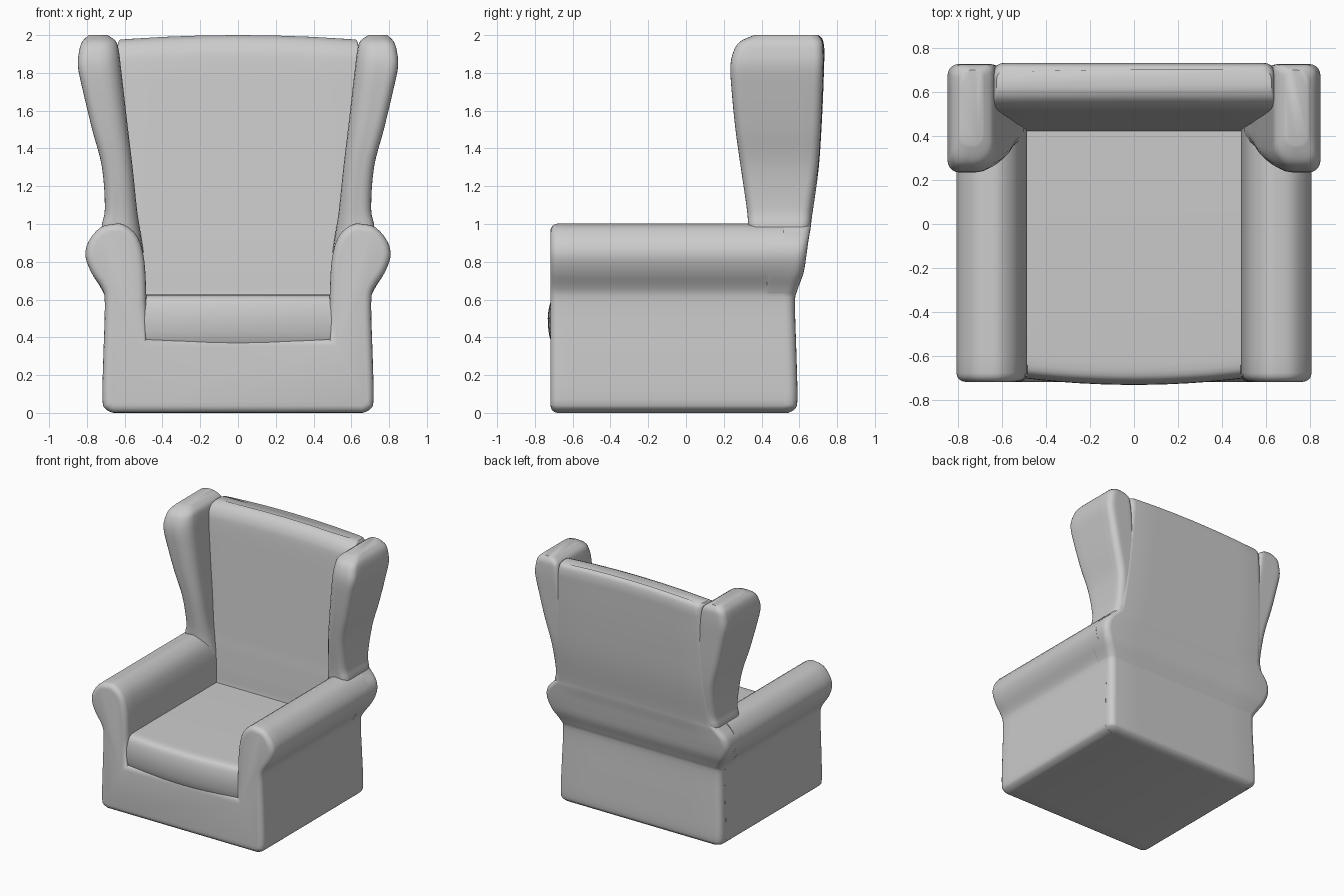
import bpy, bmesh, math

if "Cube" in bpy.data.objects:
    bpy.data.objects.remove(bpy.data.objects["Cube"])


def spline(pts, n=4):
    """Catmull-Rom through tuples of any length."""
    out = []
    for i in range(len(pts) - 1):
        a, b, c, d = pts[max(i - 1, 0)], pts[i], pts[i + 1], pts[min(i + 2, len(pts) - 1)]
        for k in range(n):
            t = k / n
            out.append(tuple(
                0.5 * (2 * q + (r - p) * t + (2 * p - 5 * q + 4 * r - s) * t * t
                       + (3 * q - p - 3 * r + s) * t ** 3)
                for p, q, r, s in zip(a, b, c, d)))
    return out + [tuple(pts[-1])]


def rounded_ring(x0, x1, y0, y1, z, radii, arch=0.0, steps=5, sub=6):
    """Rounded rectangle at height z; arch lowers it towards the sides."""
    limit = 0.46 * min(x1 - x0, y1 - y0)
    arcs = []
    for (cx, sx, cy, sy, a0), r in zip(((x0, 1, y0, 1, 180), (x1, -1, y0, 1, 270),
                                        (x1, -1, y1, -1, 0), (x0, 1, y1, -1, 90)), radii):
        r = min(r, limit)
        arcs.append([(cx + sx * r + r * math.cos(math.radians(a0 + 90 * k / steps)),
                      cy + sy * r + r * math.sin(math.radians(a0 + 90 * k / steps)))
                     for k in range(steps + 1)])
    pts = []
    for i, arc in enumerate(arcs):
        p, q = arc[-1], arcs[(i + 1) % 4][0]
        pts += arc + [(p[0] + (q[0] - p[0]) * k / sub, p[1] + (q[1] - p[1]) * k / sub)
                      for k in range(1, sub)]
    return [(x, y, z - arch * (x / 0.64) ** 2) for x, y in pts]


def skin(name, rings, bevel_y=None, width=0.04):
    """Join equal rings into a capped solid, optionally rounding the edge loop at bevel_y."""
    bm = bmesh.new()
    loops = [[bm.verts.new(p) for p in ring] for ring in rings]
    n = len(loops[0])
    for a, b in zip(loops, loops[1:]):
        for i in range(n):
            bm.faces.new((a[i], a[(i + 1) % n], b[(i + 1) % n], b[i]))
    bm.faces.new(loops[0][::-1])
    bm.faces.new(loops[-1])
    bmesh.ops.recalc_face_normals(bm, faces=bm.faces[:])
    if bevel_y is not None:
        edges = [e for e in bm.edges if all(abs(v.co.y - bevel_y) < 1e-5 for v in e.verts)]
        bmesh.ops.bevel(bm, geom=edges, offset=width, offset_type='OFFSET', segments=4,
                        profile=0.5, affect='EDGES', clamp_overlap=False)
    mesh = bpy.data.meshes.new(name)
    bm.to_mesh(mesh)
    bm.free()
    ob = bpy.data.objects.new(name, mesh)
    bpy.context.collection.objects.link(ob)
    bpy.ops.object.select_all(action='DESELECT')
    ob.select_set(True)
    bpy.context.view_layer.objects.active = ob
    bpy.ops.object.shade_smooth_by_angle(angle=math.radians(50))
    return ob


# Base and rolled arms: one U-shaped front profile swept backwards
outer = spline([(0.66, 0.0), (0.70, 0.02), (0.718, 0.07), (0.713, 0.3), (0.705, 0.58),
                (0.722, 0.66), (0.775, 0.74), (0.808, 0.83), (0.79, 0.91), (0.73, 0.98),
                (0.66, 1.0), (0.60, 0.995), (0.53, 0.93), (0.495, 0.8), (0.485, 0.6)], 3)
half = outer + [(0.485, 0.39)]
profile = half + [(-x, z) for x, z in reversed(half)]
skin("base_and_arms", [[(x, y, z) for x, z in profile] for y in (-0.718, -0.6, 0.0, 0.52)],
     bevel_y=-0.718)

# Seat cushion: side profile swept across, bowed forward in the middle
front = spline([(-0.69, 0.33), (-0.722, 0.40), (-0.732, 0.5), (-0.718, 0.585),
                (-0.69, 0.618), (-0.63, 0.626)], 3)
side = [(0.46, 0.33)] + front + [(0.46, 0.626)]
skin("seat_cushion", [[(x, y + (0.03 * (x / 0.5) ** 2 if y < -0.6 else 0), z) for y, z in side]
                      for x in (-0.5 + i / 12 for i in range(13))])

# Back: stacked sections (z, half width, front y, rear y), closing the rear of the base
back = [(0, .66, .42, .54), (.02, .70, .42, .575), (.07, .717, .42, .59), (.3, .712, .42, .585),
        (.58, .705, .42, .577), (.65, .72, .425, .59), (.74, .775, .43, .622),
        (.83, .807, .437, .637), (.91, .79, .443, .648), (.98, .725, .45, .66),
        (1.04, .695, .455, .667), (1.3, .68, .475, .703), (1.6, .66, .498, .722),
        (1.85, .645, .518, .731), (1.93, .64, .535, .732), (1.98, .635, .57, .722),
        (2.0, .625, .61, .70)]
skin("back", [rounded_ring(-w, w, f, r, z, (.01, .01, .05, .05),
                           arch=0.025 * max(0, (z - 1.5) / 0.5))
              for z, w, f, r in spline(back)])

# Wings: stacked sections (z, inner x, outer x, front y, rear y), mirrored
wing = [(.85, .50, .70, .34, .62), (.98, .52, .722, .33, .655), (1.08, .535, .705, .322, .667),
        (1.3, .558, .72, .29, .70), (1.5, .582, .772, .262, .714), (1.7, .605, .82, .242, .722),
        (1.83, .62, .847, .235, .727), (1.91, .63, .842, .25, .727),
        (1.965, .645, .825, .285, .722), (2.0, .69, .79, .36, .70)]
ob = skin("wings", [rounded_ring(a, b, f, r, z, (.11, .05, .05, .03))
                    for z, a, b, f, r in spline(wing)])
ob.modifiers.new("mirror", 'MIRROR')
